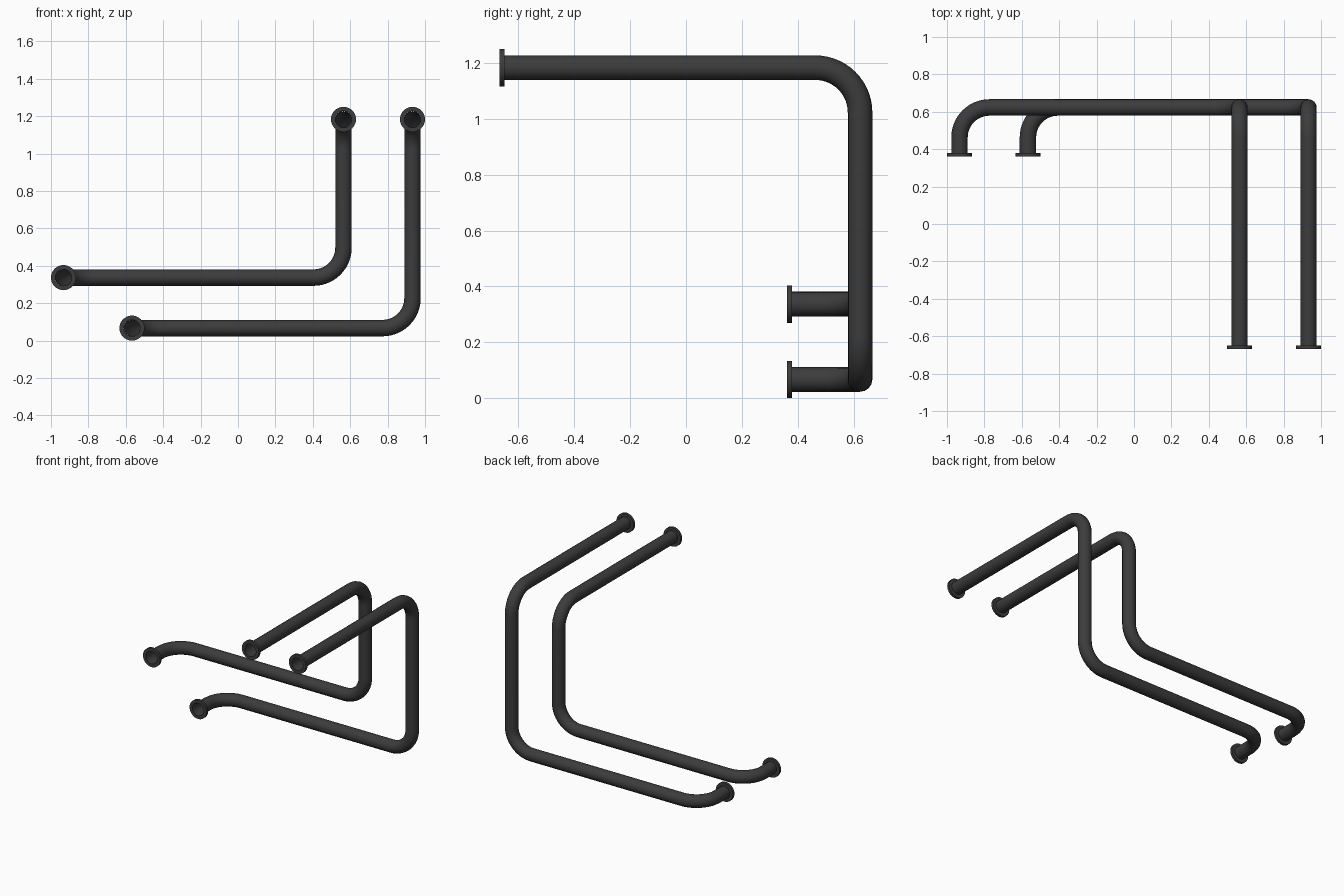
import bpy, bmesh, math
from mathutils import Vector

if "Cube" in bpy.data.objects:
    bpy.data.objects.remove(bpy.data.objects["Cube"])

PIPE_R, FLANGE_R, FLANGE_T, BEND = 0.044, 0.067, 0.018, 0.16

mat = bpy.data.materials.new("dark_metal")
mat.diffuse_color = (0.045, 0.045, 0.045, 1)
mat.use_nodes = True
mat.node_tree.nodes["Principled BSDF"].inputs["Base Color"].default_value = mat.diffuse_color


def rounded_path(corners, radius, steps=14):
    """Replace each right-angle corner by a quarter arc."""
    pts = [Vector(c) for c in corners]
    out = [pts[0]]
    for a, b, c in zip(pts, pts[1:], pts[2:]):
        u, v = (a - b).normalized(), (c - b).normalized()
        centre = b + (u + v) * radius
        for i in range(steps + 1):
            t = math.pi / 2 * i / steps
            out.append(centre - v * radius * math.cos(t) - u * radius * math.sin(t))
    return out + [pts[-1]]


def finish(obj):
    obj.data.materials.append(mat)
    bpy.ops.object.select_all(action='DESELECT')
    obj.select_set(True)
    bpy.context.view_layer.objects.active = obj
    bpy.ops.object.shade_smooth_by_angle(angle=math.radians(35))


# open-ended bent tube
def pipe(name, corners):
    pts = rounded_path(corners, BEND)
    cu = bpy.data.curves.new(name, 'CURVE')
    cu.dimensions = '3D'
    cu.bevel_depth = PIPE_R
    cu.bevel_resolution = 6
    sp = cu.splines.new('POLY')
    sp.points.add(len(pts) - 1)
    for p, co in zip(sp.points, pts):
        p.co = (*co, 1)
    obj = bpy.data.objects.new(name, cu)
    bpy.context.collection.objects.link(obj)
    bpy.ops.object.select_all(action='DESELECT')
    obj.select_set(True)
    bpy.context.view_layer.objects.active = obj
    bpy.ops.object.convert(target='MESH')
    finish(bpy.context.view_layer.objects.active)


# ring collar whose open face looks toward -y
def flange(name, loc):
    bm = bmesh.new()
    prof = [(PIPE_R, 0), (FLANGE_R, 0), (FLANGE_R, FLANGE_T), (PIPE_R, FLANGE_T)]
    vs = [bm.verts.new((r, y, 0)) for r, y in prof]
    es = [bm.edges.new((vs[i], vs[(i + 1) % 4])) for i in range(4)]
    bmesh.ops.spin(bm, geom=vs + es, cent=(0, 0, 0), axis=(0, 1, 0),
                   angle=2 * math.pi, steps=32, use_merge=True)
    bmesh.ops.remove_doubles(bm, verts=bm.verts, dist=1e-5)
    bmesh.ops.recalc_face_normals(bm, faces=bm.faces)
    me = bpy.data.meshes.new(name)
    bm.to_mesh(me)
    bm.free()
    obj = bpy.data.objects.new(name, me)
    obj.location = loc
    bpy.context.collection.objects.link(obj)
    finish(obj)


BACK, LOW_Y, TOP_Y, TOP_Z = 0.623, 0.362, -0.667, 1.183
# name, left x, right x, height of the lower run
for name, x0, x1, z in (("upper", -0.933, 0.564, 0.337), ("lower", -0.567, 0.933, 0.067)):
    pipe(name + "_pipe", [(x0, LOW_Y, z), (x0, BACK, z), (x1, BACK, z),
                          (x1, BACK, TOP_Z), (x1, TOP_Y, TOP_Z)])
    flange(name + "_pipe_inlet_flange", (x0, LOW_Y, z))
    flange(name + "_pipe_outlet_flange", (x1, TOP_Y, TOP_Z))
